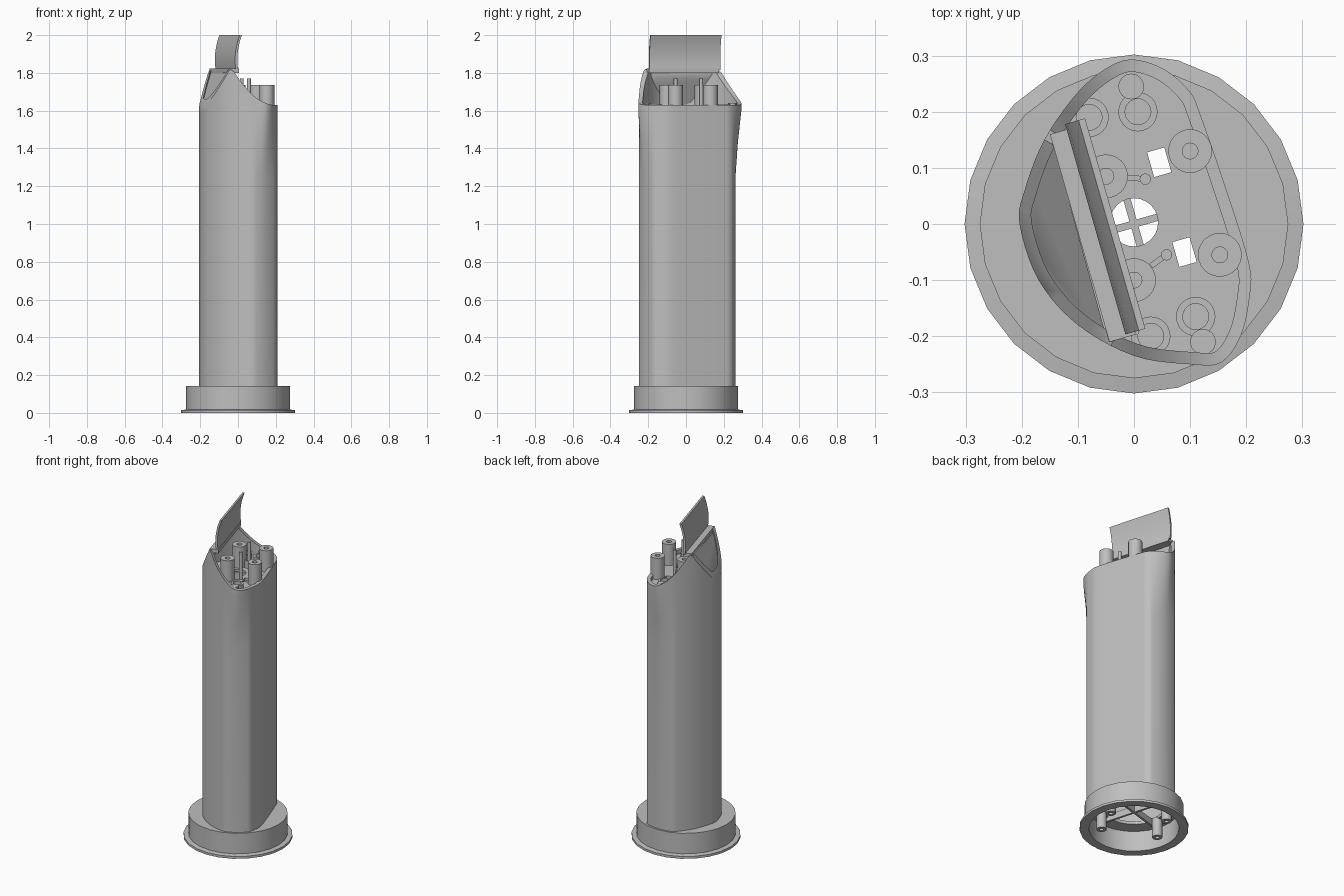
import bpy, bmesh, math
from mathutils import Vector

cube = bpy.data.objects.get("Cube")
if cube:
    bpy.data.objects.remove(cube, do_unlink=True)

grey = bpy.data.materials.new("plain grey")
grey.use_nodes = True
grey.diffuse_color = (0.52, 0.52, 0.52, 1)
grey.node_tree.nodes["Principled BSDF"].inputs["Base Color"].default_value = (0.52, 0.52, 0.52, 1)

TURN = math.radians(16)            # the housing is turned on its base
N = Vector((math.cos(TURN), math.sin(TURN), 0))     # towards the open side
T = Vector((math.sin(TURN), -math.cos(TURN), 0))    # along the panel
DECK = 1.605
parts = []


def local(n, t, z):
    return N * n + T * t + Vector((0, 0, z))


def finish(name, bm):
    bmesh.ops.recalc_face_normals(bm, faces=bm.faces)
    mesh = bpy.data.meshes.new(name)
    bm.to_mesh(mesh)
    bm.free()
    mesh.materials.append(grey)
    ob = bpy.data.objects.new(name, mesh)
    bpy.context.collection.objects.link(ob)
    parts.append(ob)
    return ob


def loft(name, rings, closed=False):
    """Bridge equal rings; closed joins last to first, otherwise cap the ends."""
    bm = bmesh.new()
    loops = [[bm.verts.new(p) for p in ring] for ring in rings]
    pairs = list(zip(loops, loops[1:]))
    if closed:
        pairs.append((loops[-1], loops[0]))
    else:
        bm.faces.new(loops[0])
        bm.faces.new(loops[-1])
    count = len(loops[0])
    for a, b in pairs:
        for i in range(count):
            j = (i + 1) % count
            bm.faces.new((a[i], a[j], b[j], b[i]))
    return finish(name, bm)


def circle(x, y, r, z, sides):
    return [Vector((x + r * math.cos(math.tau * i / sides),
                    y + r * math.sin(math.tau * i / sides), z)) for i in range(sides)]


def lathe(name, x, y, profile, sides=24):
    return loft(name, [circle(x, y, r, z, sides) for r, z in profile], closed=True)


def tube(name, x, y, outer, inner, low, high):
    return lathe(name, x, y, [(outer, low), (outer, high), (inner, high), (inner, low)])


def rod(name, x, y, r, low, high):
    return loft(name, [circle(x, y, r, z, 16) for z in (low, high)])


def bar(name, a, b, width, low, high):
    a, b = Vector((*a, 0)), Vector((*b, 0))
    d = (b - a).normalized()
    side = Vector((-d.y, d.x, 0)) * width / 2
    return loft(name, [[p + Vector((0, 0, z)) for p in (a + side, a - side, b - side, b + side)]
                       for z in (low, high)])


def spline(points, steps=5):
    """Closed smooth curve through the points."""
    pts = [Vector((*p, 0)) for p in points]
    out = []
    for i in range(len(pts)):
        a, b, c, d = (pts[(i + k) % len(pts)] for k in (-1, 0, 1, 2))
        for s in range(steps):
            u = s / steps
            out.append(0.5 * (2 * b + (c - a) * u + (2 * a - 5 * b + 4 * c - d) * u * u
                              + (3 * b - a - 3 * c + d) * u ** 3))
    return out


def inset(ring, amount):
    out = []
    for i, p in enumerate(ring):
        d = (ring[(i + 1) % len(ring)] - ring[i - 1]).normalized()
        out.append(p + Vector((-d.y, d.x, 0)) * amount)
    return out


def rim_height(p):
    """Slanted back, level ridge, then a scooped cut falling to the open side."""
    n = p.dot(N)
    if n < -0.1:
        return 1.82 + 2.1 * (n + 0.1)
    return min(1.82, 1.63 + 0.19 * (max(0.13 - n, 0) / 0.22) ** 2.2)


def at(ring, z):
    return [Vector((p.x, p.y, z)) for p in ring]


def on_rim(ring):
    return [Vector((p.x, p.y, rim_height(p))) for p in ring]


# Housing: lipped outline at the top, trimmed to a round limit lower down
lip = spline([(.205, -.07), (.165, .06), (.12, .19), (.1, .235), (.055, .275), (0, .293),
              (-.045, .28), (-.1, .235), (-.16, .15), (-.195, .06), (-.204, 0), (-.17, -.1),
              (-.1, -.18), (0, -.235), (.1, -.25), (.155, -.247), (.19, -.2), (.206, -.13)])
shaft = [p * min(1, 0.262 / p.length) for p in lip]
flare = [a.lerp(b, 0.4) for a, b in zip(shaft, lip)]
WALL = 0.022
lip_in, shaft_in = inset(lip, WALL), inset(shaft, WALL)
loft("housing", [at(shaft, .13), at(shaft, 1.25), at(flare, 1.43), at(lip, 1.6), on_rim(lip),
                 on_rim(lip_in), at(lip_in, 1.58), at(shaft_in, 1.25), at(shaft_in, .13)], closed=True)

# Deck with a round hole and two square slots
curve = bpy.data.curves.new("deck", "CURVE")
curve.dimensions = "2D"
curve.fill_mode = "BOTH"
curve.extrude = 0.008
slots = [[Vector((x, y, 0)) + N * a * .016 + T * b * .023
          for a, b in ((-1, -1), (1, -1), (1, 1), (-1, 1))] for x, y in ((.045, .11), (.09, -.05))]
for ring in [inset(lip, WALL - .004), circle(0, .003, .043, 0, 24)] + slots:
    s = curve.splines.new("POLY")
    s.points.add(len(ring) - 1)
    for point, p in zip(s.points, ring):
        point.co = (p.x, p.y, 0, 1)
    s.use_cyclic_u = True
curve.materials.append(grey)
deck = bpy.data.objects.new("deck", curve)
deck.location.z = DECK - 0.008
bpy.context.collection.objects.link(deck)
bpy.ops.object.select_all(action="DESELECT")
deck.select_set(True)
bpy.context.view_layer.objects.active = deck
bpy.ops.object.convert(target="MESH")
parts.append(bpy.context.view_layer.objects.active)

# Tall hollow posts, low sockets and plugs on the deck
for x, y in ((.1, .13), (.153, -.055), (-.05, .085), (0, -.1)):
    tube("screw_post", x, y, .039, .014, DECK - .01, 1.735)
for x, y in ((.007, .2), (-.08, .19), (.03, -.2), (.11, -.165)):
    tube("socket", x, y, .035, .023, DECK - .01, 1.635)
    rod("socket_floor", x, y, .024, DECK - .01, 1.615)
for x, y in ((-.005, .245), (.123, -.21)):
    rod("plug", x, y, .023, DECK - .01, 1.64)

# Slim pins tied to the posts
for pin, post in (((.02, .08), (-.013, .083)), ((.058, -.055), (.03, -.075))):
    rod("pin", *pin, .01, DECK - .01, 1.77)
    bar("pin_web", pin, post, .01, DECK - .01, 1.65)

# Recessed sloping panel at the back and the ridge ledge beside it
back = [p for p in inset(lip, WALL - .003) if p.dot(N) < -0.094]
loft("back_panel", [[Vector((p.x, p.y, rim_height(p) - drop)) for p in back] for drop in (.03, .018)])
loft("ridge_ledge", [[local(n, t, z) for n, t in ((-.1, -.195), (-.05, -.195), (-.05, .19), (-.1, .19))]
                     for z in (1.8, 1.822)])

# Upright curved screen
profile = [(-.052, 1.815), (-.057, 1.85), (-.057, 1.885), (-.053, 1.92), (-.045, 1.96), (-.032, 2)]
section = profile + [(n - .012, z) for n, z in reversed(profile)]
loft("screen", [[local(n, t, z) for n, z in section] for t in (-.205, .185)])

# Round hollow base with a flange
lathe("base", 0, 0, [(.25, 0), (.302, 0), (.302, .014), (.275, .018), (.275, .143),
                     (.17, .143), (.17, .125), (.25, .125)])

# Foot bosses and cross brace under the base
for angle in (-54, 6, 126, 186):
    a = math.radians(angle)
    tube("foot_boss", .185 * math.cos(a), .185 * math.sin(a), .028, .012, .02, .135)
for axis in (N, T):
    end = axis * .185
    bar("cross_brace", (-end.x, -end.y), (end.x, end.y), .013, .1, .14)

# Smooth round surfaces, keep crisp edges
bpy.ops.object.select_all(action="DESELECT")
for ob in parts:
    ob.select_set(True)
bpy.context.view_layer.objects.active = parts[0]
bpy.ops.object.shade_smooth_by_angle(angle=math.radians(32))
